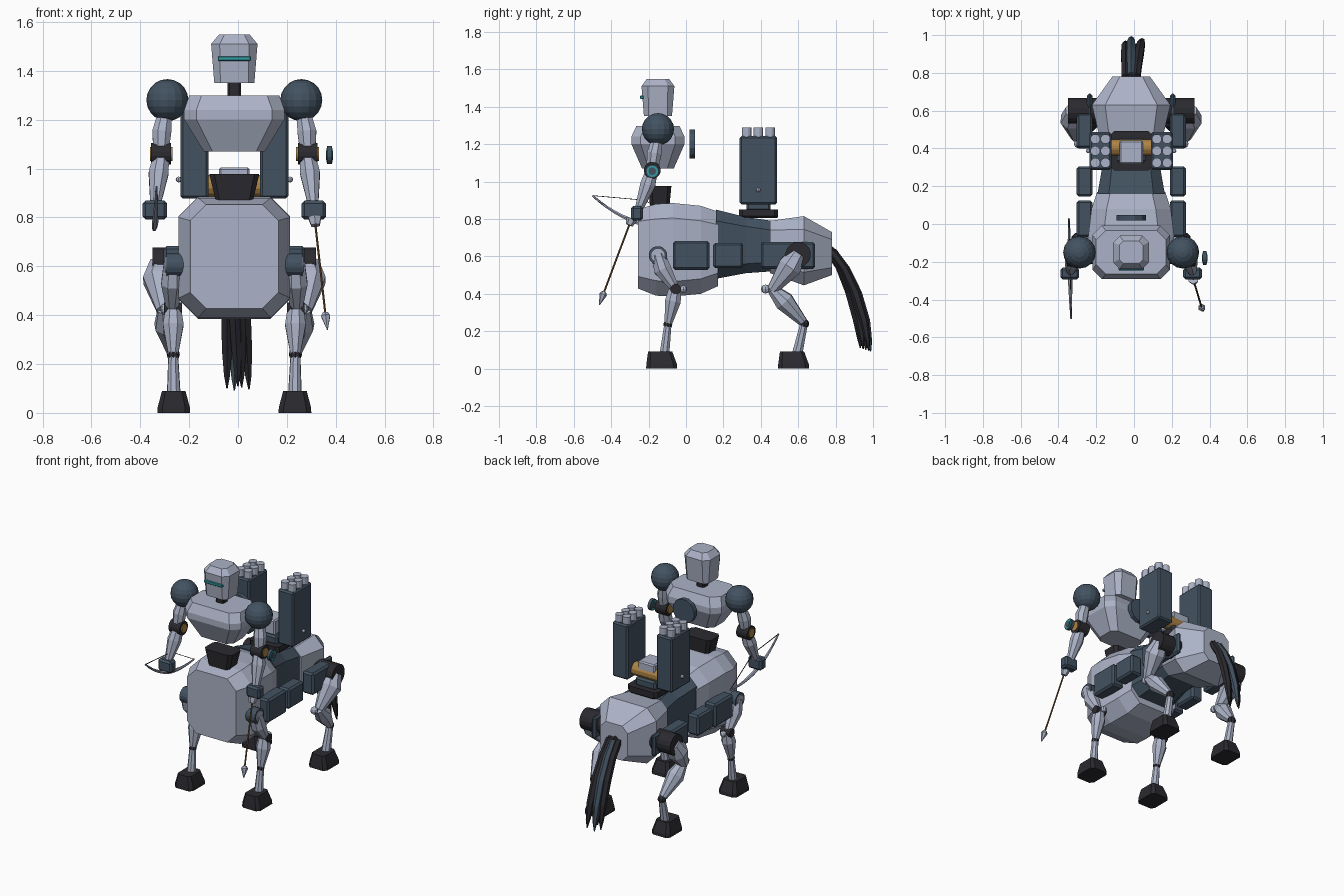
import bpy, bmesh, math
from mathutils import Vector, Matrix

cube = bpy.data.objects.get("Cube")
if cube:
    bpy.data.objects.remove(cube, do_unlink=True)

CX = -0.015  # middle line of the body


def material(name, r, g, b):
    m = bpy.data.materials.new(name)
    m.use_nodes = True
    m.diffuse_color = (r, g, b, 1)
    m.node_tree.nodes["Principled BSDF"].inputs["Base Color"].default_value = (r, g, b, 1)
    return m


LIGHT = material("pale_steel", 0.41, 0.45, 0.57)
SLATE = material("slate_blue", 0.055, 0.085, 0.12)
BLACK = material("charcoal", 0.024, 0.023, 0.029)
TEAL = material("teal_glow", 0.03, 0.33, 0.36)
GOLD = material("gold", 0.42, 0.23, 0.06)
BROWN = material("brown_wood", 0.16, 0.08, 0.03)


def finish(name, bm, mat):
    bmesh.ops.recalc_face_normals(bm, faces=bm.faces)
    me = bpy.data.meshes.new(name)
    bm.to_mesh(me)
    bm.free()
    me.materials.append(mat)
    ob = bpy.data.objects.new(name, me)
    bpy.context.collection.objects.link(ob)
    return ob


def skin(name, rings, mat):
    """Bridge equal rings of points and cap both ends."""
    bm = bmesh.new()
    vs = [[bm.verts.new(p) for p in r] for r in rings]
    n = len(vs[0])
    for a, b in zip(vs, vs[1:]):
        for i in range(n):
            j = (i + 1) % n
            bm.faces.new((a[i], a[j], b[j], b[i]))
    bm.faces.new(vs[0])
    bm.faces.new(vs[-1])
    return finish(name, bm, mat)


def loft(name, axis, sections, mat):
    """Chamfered rectangles (t, x, other, half_x, half_other, chamfer)."""
    rings = []
    for t, u, v, hu, hv, c in sections:
        oct_pts = [(hu - c, hv), (hu, hv - c), (hu, c - hv), (hu - c, -hv),
                   (c - hu, -hv), (-hu, c - hv), (-hu, hv - c), (c - hu, hv)]
        rings.append([(u + a, v + b, t) if axis == "z" else (u + a, t, v + b)
                      for a, b in oct_pts])
    return skin(name, rings, mat)


def tube(name, pts, radii, mat, sides=8):
    pts = [Vector(p) for p in pts]
    rings = []
    for i, p in enumerate(pts):
        d = (pts[min(i + 1, len(pts) - 1)] - pts[max(i - 1, 0)]).normalized()
        ref = Vector((0, 1, 0)) if abs(d.y) < 0.8 else Vector((1, 0, 0))
        u = d.cross(ref).normalized()
        w = d.cross(u)
        step = math.tau / sides
        rings.append([p + radii[i] * (u * math.cos((k + 0.5) * step) + w * math.sin((k + 0.5) * step))
                      for k in range(sides)])
    return skin(name, rings, mat)


def box(name, c, size, mat, bevel=0.012):
    bm = bmesh.new()
    bmesh.ops.create_cube(bm, size=1, matrix=Matrix.Translation(c) @ Matrix.Diagonal((*size, 1)))
    if bevel:
        bmesh.ops.bevel(bm, geom=bm.edges[:], offset=bevel, segments=1, affect="EDGES")
    return finish(name, bm, mat)


def ball(name, c, r, mat, seg=16, rings=10):
    bm = bmesh.new()
    bmesh.ops.create_uvsphere(bm, u_segments=seg, v_segments=rings, radius=r,
                              matrix=Matrix.Translation(c))
    return finish(name, bm, mat)


def x_drum(name, x0, x1, y, z, r, mat, sides=16):
    return tube(name, [(x0, y, z), (x1, y, z)], [r, r], mat, sides)


# Head, visor and neck
loft("head", "z", [(1.35, CX, -0.15, 0.082, 0.075, 0.025), (1.51, CX, -0.15, 0.095, 0.088, 0.035),
                   (1.548, CX, -0.15, 0.063, 0.06, 0.022)], LIGHT)
box("visor", (CX, -0.236, 1.45), (0.135, 0.018, 0.018), TEAL, 0.003)
box("neck", (CX, -0.15, 1.315), (0.056, 0.056, 0.09), BLACK, 0.008)

# Torso, back disc and waist
loft("torso", "z", [(1.07, CX, -0.15, 0.125, 0.085, 0.035), (1.2, CX, -0.15, 0.205, 0.142, 0.05),
                    (1.24, CX, -0.15, 0.205, 0.142, 0.05), (1.298, CX, -0.15, 0.185, 0.115, 0.05)], LIGHT)
tube("back_disc", [(CX, 0.018, 1.2), (CX, 0.048, 1.2)], [0.08, 0.08], SLATE, 12)
loft("waist", "z", [(0.85, CX, -0.14, 0.072, 0.05, 0.015), (0.977, CX, -0.14, 0.102, 0.062, 0.02)], BLACK)

# Long body in three sections
loft("chest_barrel", "y", [(-0.257, CX, 0.64, 0.18, 0.212, 0.065), (-0.16, CX, 0.635, 0.228, 0.245, 0.08),
                           (-0.07, CX, 0.635, 0.228, 0.25, 0.08), (0.08, CX, 0.635, 0.21, 0.235, 0.08),
                           (0.17, CX, 0.64, 0.18, 0.2, 0.07)], LIGHT)
loft("mid_body", "y", [(0.16, CX, 0.665, 0.178, 0.185, 0.06), (0.32, CX, 0.66, 0.15, 0.15, 0.05),
                       (0.46, CX, 0.655, 0.155, 0.135, 0.05)], SLATE)
loft("rump", "y", [(0.45, CX, 0.65, 0.165, 0.14, 0.05), (0.63, CX, 0.63, 0.208, 0.185, 0.07),
                   (0.78, CX, 0.615, 0.1, 0.115, 0.04)], LIGHT)

# Turret between the launcher pods
loft("turret_base", "z", [(0.805, CX, 0.388, 0.1, 0.1, 0.02), (0.815, CX, 0.388, 0.11, 0.105, 0.02),
                          (0.85, CX, 0.388, 0.11, 0.105, 0.02)], BLACK)
box("turret_pedestal", (CX, 0.388, 0.87), (0.15, 0.13, 0.06), SLATE)
box("turret_block", (CX, 0.38, 0.955), (0.125, 0.125, 0.1), LIGHT, 0.008)
x_drum("turret_axle", CX - 0.105, CX + 0.105, 0.405, 0.93, 0.045, GOLD, 12)

# Tail strands
for i, (x0, x1, dy) in enumerate([(-0.03, -0.03, 0.0), (0, 0, 0.025), (0.02, 0.03, -0.015),
                                  (-0.012, 0.015, -0.03), (0.028, 0.06, 0.015)]):
    path = [(CX + x0 + (x1 - x0) * t, 0.775 + dy * (0.4 + 0.6 * t) + 0.19 * math.sin(1.4 * t), 0.63 - 0.53 * t ** 1.25 - 0.3 * dy)
            for t in (0, 0.25, 0.5, 0.75, 0.92, 1)]
    tube("tail_strand_%d" % i, path, [0.024, 0.025, 0.027, 0.024, 0.014, 0.003],
         SLATE if i == 1 else BLACK, 6)

for s, side in ((-1, "right"), (1, "left")):
    def P(dx, y, z):
        return (CX + s * dx, y, z)

    # Arm
    hand = P(0.325, -0.262, 0.83)
    ball(side + "_shoulder", P(0.274, -0.15, 1.28), 0.086, SLATE)
    tube(side + "_upper_arm", [P(0.285, -0.155, 1.22), P(0.297, -0.17, 1.15), P(0.3, -0.18, 1.07)],
         [0.032, 0.042, 0.034], LIGHT)
    x_drum(side + "_elbow", P(0.26, 0, 0)[0], P(0.341, 0, 0)[0], -0.18, 1.06, 0.045, BLACK)
    x_drum(side + "_elbow_cap", P(0.253, 0, 0)[0], P(0.346, 0, 0)[0], -0.18, 1.06, 0.029, GOLD)
    tube(side + "_forearm", [P(0.3, -0.185, 1.05), P(0.31, -0.205, 0.98), P(0.322, -0.25, 0.86)],
         [0.035, 0.044, 0.024], LIGHT)
    box(side + "_hand", hand, (0.1, 0.062, 0.078), SLATE)

    # Launcher pod with six tubes
    box(side + "_pod", P(0.163, 0.387, 1.06), (0.116, 0.2, 0.365), SLATE, 0.01)
    for ix in (-0.027, 0.027):
        for iy in (-0.063, 0, 0.063):
            tube(side + "_launch_tube", [P(0.163 + ix, 0.387 + iy, 1.23), P(0.163 + ix, 0.387 + iy, 1.288)],
                 [0.026, 0.026], LIGHT, 12)
    ball(side + "_pod_knob", P(0.228, 0.387, 0.955), 0.012, LIGHT, 8, 6)

    # Flank boxes
    for name, y, ly, h in (("front", 0.028, 0.195, 0.155), ("middle", 0.225, 0.16, 0.135),
                           ("rear", 0.495, 0.19, 0.145)):
        box(side + "_" + name + "_flank_box", P(0.247, y, 0.605), (0.085, ly, h), SLATE)
    box(side + "_hip_plate", P(0.22, 0.58, 0.605), (0.03, 0.22, 0.145), SLATE)

    # Front leg
    x_drum(side + "_front_hub", P(0.17, 0, 0)[0], P(0.278, 0, 0)[0], -0.15, 0.605, 0.05, SLATE)
    x_drum(side + "_front_hub_cap", P(0.2, 0, 0)[0], P(0.284, 0, 0)[0], -0.15, 0.605, 0.036, LIGHT)
    tube(side + "_front_thigh", [P(0.25, -0.15, 0.61), P(0.253, -0.125, 0.53), P(0.255, -0.06, 0.43)],
         [0.042, 0.05, 0.026], LIGHT)
    x_drum(side + "_front_knee", P(0.215, 0, 0)[0], P(0.287, 0, 0)[0], -0.055, 0.425, 0.028, BLACK, 12)
    ball(side + "_front_knee_ball", P(0.25, -0.014, 0.425), 0.02, LIGHT, 8, 6)
    tube(side + "_front_shin", [P(0.25, -0.06, 0.42), P(0.25, -0.07, 0.36), P(0.25, -0.095, 0.24)],
         [0.036, 0.046, 0.022], LIGHT)
    ball(side + "_front_fetlock", P(0.25, -0.097, 0.235), 0.024, BLACK, 8, 6)
    tube(side + "_front_cannon", [P(0.25, -0.097, 0.235), P(0.248, -0.115, 0.08)], [0.021, 0.028], LIGHT)

    # Hind leg
    x_drum(side + "_hip", P(0.18, 0, 0)[0], P(0.335, 0, 0)[0], 0.6, 0.61, 0.068, BLACK)
    tube(side + "_hind_thigh", [P(0.3, 0.6, 0.61), P(0.31, 0.555, 0.545), P(0.29, 0.46, 0.42)],
         [0.05, 0.068, 0.03], LIGHT)
    ball(side + "_hind_knee", P(0.28, 0.425, 0.425), 0.024, LIGHT, 8, 6)
    tube(side + "_hind_shin", [P(0.285, 0.46, 0.425), P(0.275, 0.525, 0.36), P(0.252, 0.625, 0.25)],
         [0.03, 0.055, 0.026], LIGHT)
    ball(side + "_hock", P(0.25, 0.632, 0.24), 0.027, BLACK, 8, 6)
    tube(side + "_hind_cannon", [P(0.25, 0.63, 0.235), P(0.248, 0.595, 0.08)], [0.022, 0.03], LIGHT)

    # Hooves
    for name, y in (("front", -0.13), ("hind", 0.575)):
        loft(side + "_" + name + "_hoof", "z", [(0.0, CX + s * 0.248, y, 0.067, 0.083, 0.02),
             (0.022, CX + s * 0.248, y, 0.066, 0.082, 0.02),
             (0.09, CX + s * 0.248, y - 0.008, 0.048, 0.065, 0.015)], BLACK)

# Floating ring disc beside the left elbow
x_drum("elbow_shield", 0.364, 0.384, -0.18, 1.055, 0.037, SLATE)
x_drum("elbow_shield_ring", 0.362, 0.387, -0.18, 1.055, 0.03, TEAL)
x_drum("elbow_shield_core", 0.361, 0.389, -0.18, 1.055, 0.02, SLATE)

# Arrow in the left hand
butt, neck, tip = Vector((0.31, -0.28, 0.83)), Vector((0.357, -0.438, 0.41)), Vector((0.366, -0.463, 0.34))
tube("arrow_shaft", [butt, neck], [0.005, 0.005], BROWN, 6)
tube("arrow_head", [neck, neck.lerp(tip, 0.2), tip], [0.012, 0.021, 0.002], LIGHT, 6)
tube("arrow_nock", [butt + Vector((0.004, -0.01, -0.03)), butt.lerp(neck, 0.15)], [0.03, 0.02], LIGHT, 6)

# Bow in the right hand
end_a, end_b = Vector((-0.333, -0.5, 0.925)), Vector((-0.345, 0.03, 0.755))
drop = Vector((0, -0.02, -0.06))
steps = [i / 12 for i in range(13)]
tube("bow_limb", [end_a.lerp(end_b, t) + drop * (1 - (2 * t - 1) ** 2) for t in steps],
     [0.005 + 0.008 * (1 - abs(2 * t - 1)) for t in steps], LIGHT, 6)
tube("bow_string", [end_a, (-0.338, -0.22, 0.9), end_b], [0.0025] * 3, BLACK, 4)
